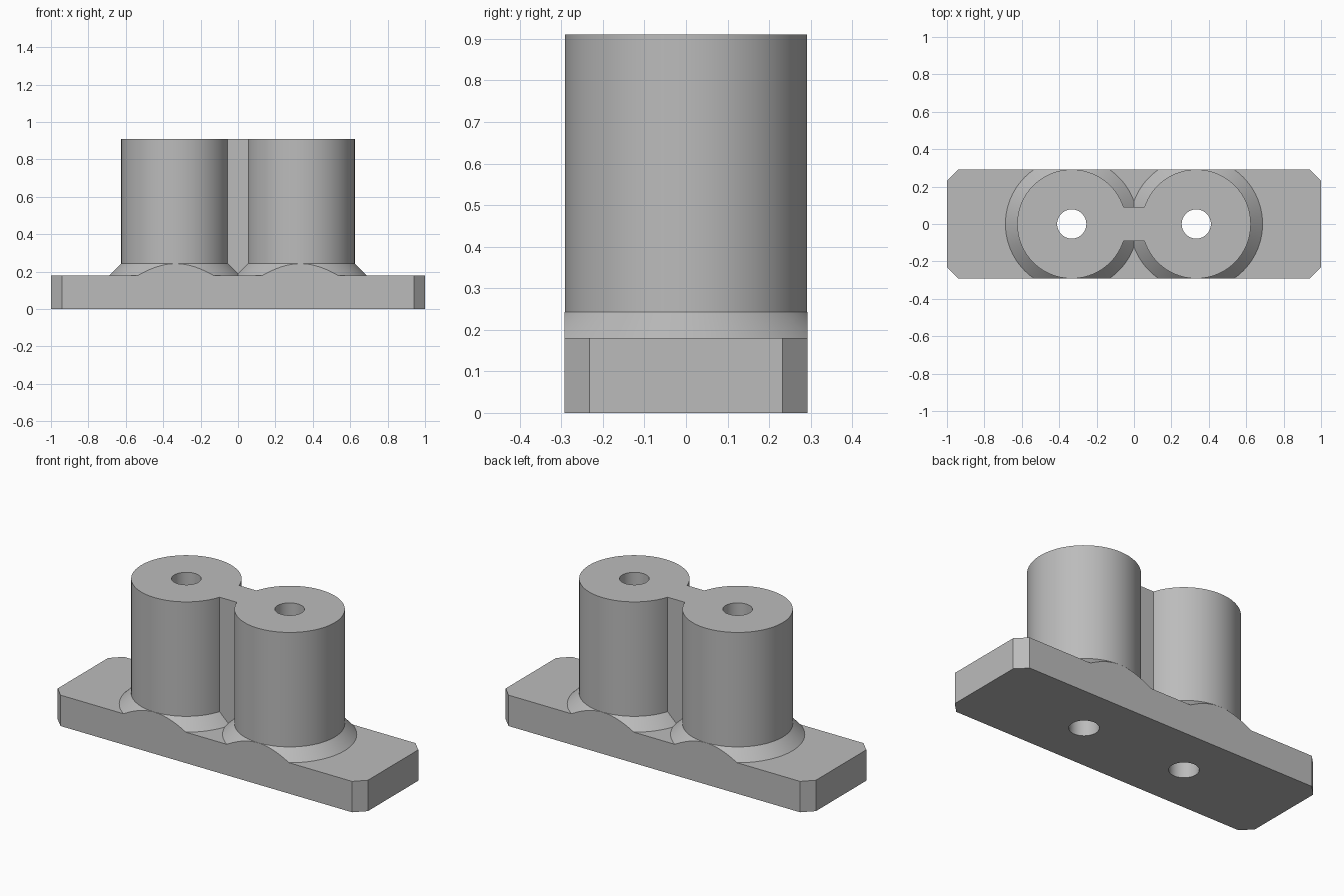
import bpy, bmesh
from mathutils import Matrix

cube = bpy.data.objects.get("Cube")
if cube:
    bpy.data.objects.remove(cube, do_unlink=True)

HALF_DEPTH, BASE_TOP, TOP = 0.292, 0.18, 0.91
PILLAR_X, PILLAR_R, FLARE_TOP = 0.333, 0.2915, 0.243
HOLE_R, CHAMFER, SEGMENTS = 0.078, 0.06, 96

grey = bpy.data.materials.new("Plain grey")
grey.use_nodes = True
grey.diffuse_color = (0.5, 0.5, 0.5, 1)
grey.node_tree.nodes["Principled BSDF"].inputs["Base Color"].default_value = (0.5, 0.5, 0.5, 1)


def make_object(name, bm):
    bmesh.ops.recalc_face_normals(bm, faces=bm.faces)
    mesh = bpy.data.meshes.new(name)
    bm.to_mesh(mesh)
    bm.free()
    mesh.materials.append(grey)
    obj = bpy.data.objects.new(name, mesh)
    bpy.context.collection.objects.link(obj)
    return obj


def box(name, half_x, half_y, z0, z1):
    bm = bmesh.new()
    bmesh.ops.create_cube(bm, size=2)
    bmesh.ops.scale(bm, vec=(half_x, half_y, (z1 - z0) / 2), verts=bm.verts)
    bmesh.ops.translate(bm, vec=(0, 0, (z0 + z1) / 2), verts=bm.verts)
    return make_object(name, bm)


def lathe(name, x, profile):
    """Closed round solid from (radius, height) rings."""
    bm = bmesh.new()
    rings = []
    for r, z in profile:
        ring = bmesh.ops.create_circle(bm, segments=SEGMENTS, radius=r,
                                       matrix=Matrix.Translation((x, 0, z)))
        rings.append(ring["verts"])
    for a, b in zip(rings, rings[1:]):
        for i in range(SEGMENTS):
            j = (i + 1) % SEGMENTS
            bm.faces.new((a[i], a[j], b[j], b[i]))
    bm.faces.new(rings[0])
    bm.faces.new(rings[-1])
    return make_object(name, bm)


def combine(target, tool, operation):
    mod = target.modifiers.new(operation.title(), 'BOOLEAN')
    mod.operation, mod.solver, mod.object = operation, 'EXACT', tool
    bpy.ops.object.select_all(action='DESELECT')
    bpy.context.view_layer.objects.active = target
    target.select_set(True)
    bpy.ops.object.modifier_apply(modifier=mod.name)
    bpy.data.objects.remove(tool, do_unlink=True)


# Base plate with chamfered corners, left over-wide for trimming
wide = 0.5
corner_x = 1 - CHAMFER - (wide - HALF_DEPTH)
outline = [(1, HALF_DEPTH - CHAMFER), (corner_x, wide)]
outline += [(-x, y) for x, y in reversed(outline)]
outline += [(x, -y) for x, y in reversed(outline)]
bm = bmesh.new()
plate = bm.faces.new([bm.verts.new((x, y, -0.1)) for x, y in outline])
top = bmesh.ops.extrude_face_region(bm, geom=[plate])["geom"]
bmesh.ops.translate(bm, vec=(0, 0, BASE_TOP + 0.1),
                    verts=[v for v in top if isinstance(v, bmesh.types.BMVert)])
body = make_object("twin_pillar_mount", bm)

# Pillars with flared feet, and the web between them
for side in (-1, 1):
    pillar = lathe("pillar", side * PILLAR_X, [
        (PILLAR_R + FLARE_TOP - 0.1, 0.1), (PILLAR_R, FLARE_TOP), (PILLAR_R, TOP + 0.1)])
    combine(body, pillar, 'UNION')
combine(body, box("web", 0.15, 0.09, 0.1, TOP + 0.05), 'UNION')

# Trim front, back, top and bottom flush
combine(body, box("trim_block", 1.2, HALF_DEPTH, 0, TOP), 'INTERSECT')

# Through holes
for side in (-1, 1):
    combine(body, lathe("hole_cutter", side * PILLAR_X, [(HOLE_R, -0.2), (HOLE_R, TOP + 0.2)]),
            'DIFFERENCE')

bpy.ops.object.select_all(action='DESELECT')
body.select_set(True)
bpy.context.view_layer.objects.active = body
bpy.ops.object.shade_smooth_by_angle()
